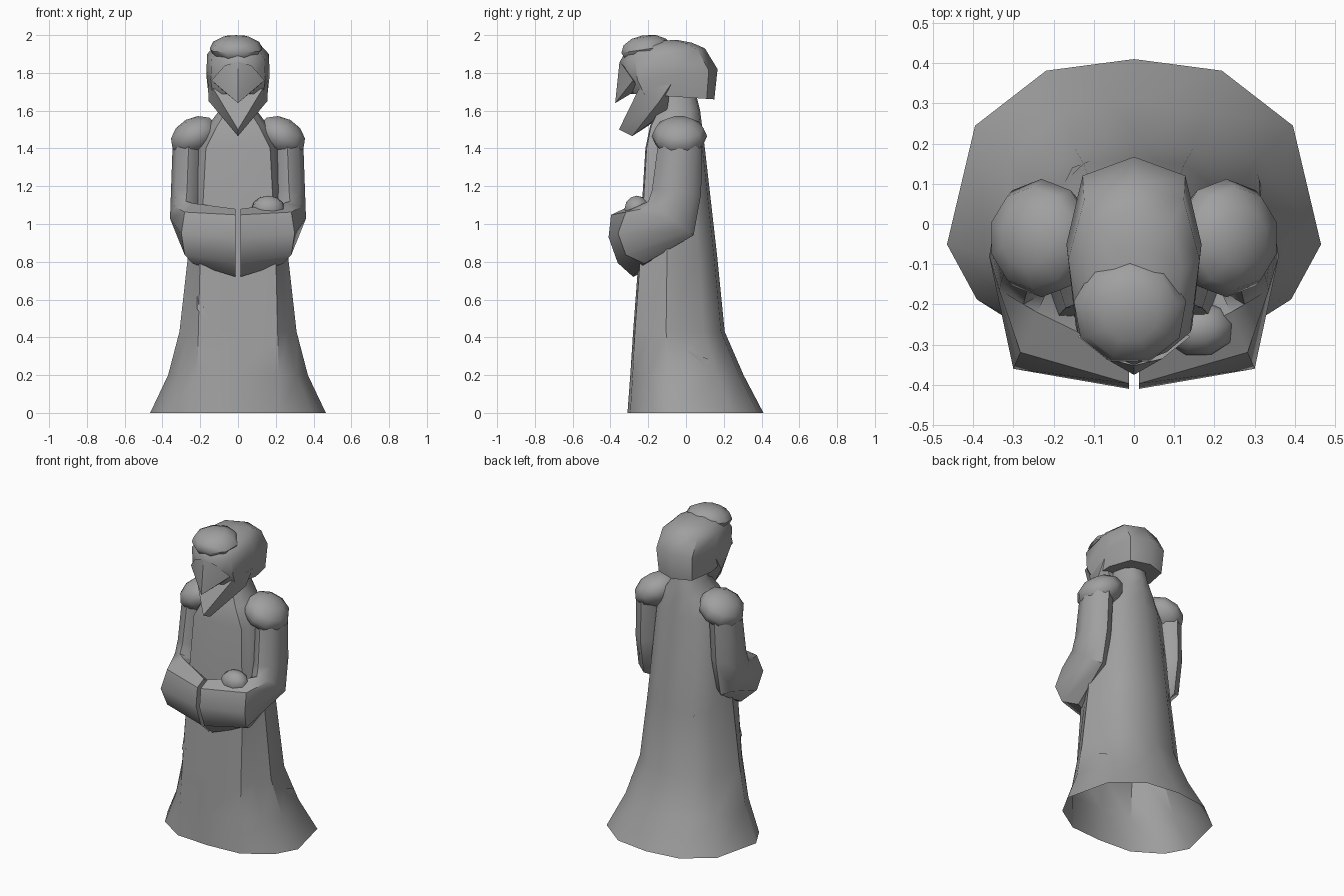
import bpy, bmesh, math
from mathutils import Vector, Matrix

if "Cube" in bpy.data.objects:
    bpy.data.objects.remove(bpy.data.objects["Cube"], do_unlink=True)

grey = bpy.data.materials.new("stone_grey")
grey.use_nodes = True
COLOUR = (0.35, 0.35, 0.35, 1)
grey.diffuse_color = COLOUR
grey.node_tree.nodes["Principled BSDF"].inputs["Base Color"].default_value = COLOUR


def finish(name, bm, angle=40):
    bmesh.ops.recalc_face_normals(bm, faces=bm.faces)
    mesh = bpy.data.meshes.new(name)
    bm.to_mesh(mesh)
    bm.free()
    ob = bpy.data.objects.new(name, mesh)
    bpy.context.collection.objects.link(ob)
    mesh.materials.append(grey)
    bpy.ops.object.select_all(action="DESELECT")
    bpy.context.view_layer.objects.active = ob
    ob.select_set(True)
    bpy.ops.object.shade_smooth_by_angle(angle=math.radians(angle))
    return ob


def loft(name, rings, cap_start=True, cap_end=True, angle=40):
    bm = bmesh.new()
    loops = [[bm.verts.new(p) for p in ring] for ring in rings]
    n = len(loops[0])
    for a, b in zip(loops, loops[1:]):
        for i in range(n):
            j = (i + 1) % n
            bm.faces.new((a[i], a[j], b[j], b[i]))
    if cap_start:
        bm.faces.new(loops[0])
    if cap_end:
        bm.faces.new(loops[-1])
    return finish(name, bm, angle)


def mirrored(half):
    # half runs from the front centre to the back centre
    return half + [Vector((-p[0], p[1], p[2])) for p in half[-2:0:-1]]


def hull(name, half, angle=30):
    bm = bmesh.new()
    for x, y, z in half:
        for s in ((1, -1) if x else (1,)):
            bm.verts.new((s * x, y, z))
    bmesh.ops.convex_hull(bm, input=bm.verts)
    return finish(name, bm, angle)


# Robe: open at the hem, flat front panel, flared back
def robe_ring(z, width, panel, front, back):
    shape = [(0, 0), (panel, .02), (width * .84, .17), (width, .36),
             (width * .85, .77), (width * .47, .96), (0, 1)]
    return mirrored([Vector((x, front + t * (back - front), z)) for x, t in shape])


robe = loft("robe", [robe_ring(*r) for r in (
    (0, .465, .22, -.31, .41),
    (.2, .37, .215, -.295, .305),
    (.43, .31, .21, -.28, .205),
    (.83, .265, .20, -.25, .165),
    (1.4, .22, .17, -.215, .10),
    (1.52, .16, .11, -.19, .085),
    (1.6, .10, .06, -.15, .075),
    (1.74, .085, .05, -.13, .04))], cap_start=False)


# Hood: tilted rings between a front and a back point
def hood_ring(fy, fz, by, bz, width):
    shape = [(0, 0), (.5, .07), (.86, .18), (1, .58), (.76, .91), (0, 1)]
    return mirrored([Vector((x * width, fy + t * (by - fy), fz + t * (bz - fz)))
                     for x, t in shape])


loft("hood", [hood_ring(*r) for r in (
    (-.30, 1.69, .15, 1.66, .155),
    (-.35, 1.75, .167, 1.82, .168),
    (-.35, 1.86, .10, 1.93, .163),
    (-.31, 1.93, .03, 1.96, .12),
    (-.22, 1.965, -.05, 1.975, .05))])

# Open beak
hull("upper_beak", [(0, -.375, 1.64), (.09, -.25, 1.715), (.14, -.28, 1.76),
                    (0, -.352, 1.86), (.07, -.335, 1.84), (0, -.22, 1.74)])
hull("lower_beak", [(0, -.355, 1.5), (0, -.285, 1.465), (.13, -.25, 1.715),
                    (.155, -.14, 1.65), (0, -.2, 1.52), (.16, -.08, 1.74),
                    (.08, -.1, 1.6)])


# Rounded lumps: forehead tuft, shoulder pads, hand
def lump(name, centre, size, tilt=0, pitch=0, u=9, v=6):
    bm = bmesh.new()
    bmesh.ops.create_uvsphere(bm, u_segments=u, v_segments=v, radius=1)
    m = (Matrix.Translation(centre) @ Matrix.Rotation(tilt, 4, "Y")
         @ Matrix.Rotation(pitch, 4, "X") @ Matrix.Diagonal((*size, 1)))
    bmesh.ops.transform(bm, matrix=m, verts=bm.verts)
    return finish(name, bm, 50)


lump("forehead_tuft", (-.01, -.215, 1.925), (.142, .137, .075), pitch=.15)
lump("hand", (.16, -.26, 1.08), (.09, .07, .07))


# Sleeves: eight-sided rings bent forward to meet at the centre
def sleeve_ring(s, c, u, v):
    c, u, v = Vector(c), Vector(u), Vector(v)
    pts = [c + u * math.cos(k * math.pi / 4) + v * math.sin(k * math.pi / 4)
           for k in range(8)]
    return [Vector((s * p.x, p.y, p.z)) for p in pts]


for s, side in ((1, "left"), (-1, "right")):
    loft(side + "_sleeve", [sleeve_ring(s, *r) for r in (
        ((.26, -.03, 1.45), (.085, 0, 0), (0, -.115, 0)),
        ((.27, -.05, 1.17), (.085, 0, 0), (0, -.13, .01)),
        ((.275, -.08, 1.03), (.085, 0, 0), (0, -.12, .09)),
        ((.24, -.22, .95), (.06, -.14, 0), (0, 0, .16)),
        ((.012, -.305, .90), (0, -.105, .03), (0, -.025, .18)))], angle=45)
    lump(side + "_shoulder_pad", (s * .23, -.035, 1.465), (.14, .147, .098),
         tilt=s * .5, u=10)


# Torn slits: slim diamonds lying on the robe
def tear(name, a, b, width):
    a, b = Vector(a), Vector(b)
    pts = []
    for p in (a, b, a.lerp(b, .5)):
        ok, loc, normal, _ = robe.closest_point_on_mesh(p)
        pts.append((loc, normal))
    (a, na), (b, nb), (mid, n) = pts
    across = n.cross(b - a).normalized() * width
    bm = bmesh.new()
    verts = [bm.verts.new(p) for p in (a, mid + across + n * .009,
                                       b, mid - across + n * .002)]
    bm.faces.new(verts)
    finish(name, bm)


tear("front_tear", (-.25, -.26, .63), (-.15, -.3, .48), .018)
tear("side_tear", (.32, .0, .335), (.28, .2, .2), .018)
tear("back_tear", (-.19, .13, .88), (-.11, .19, .76), .018)
